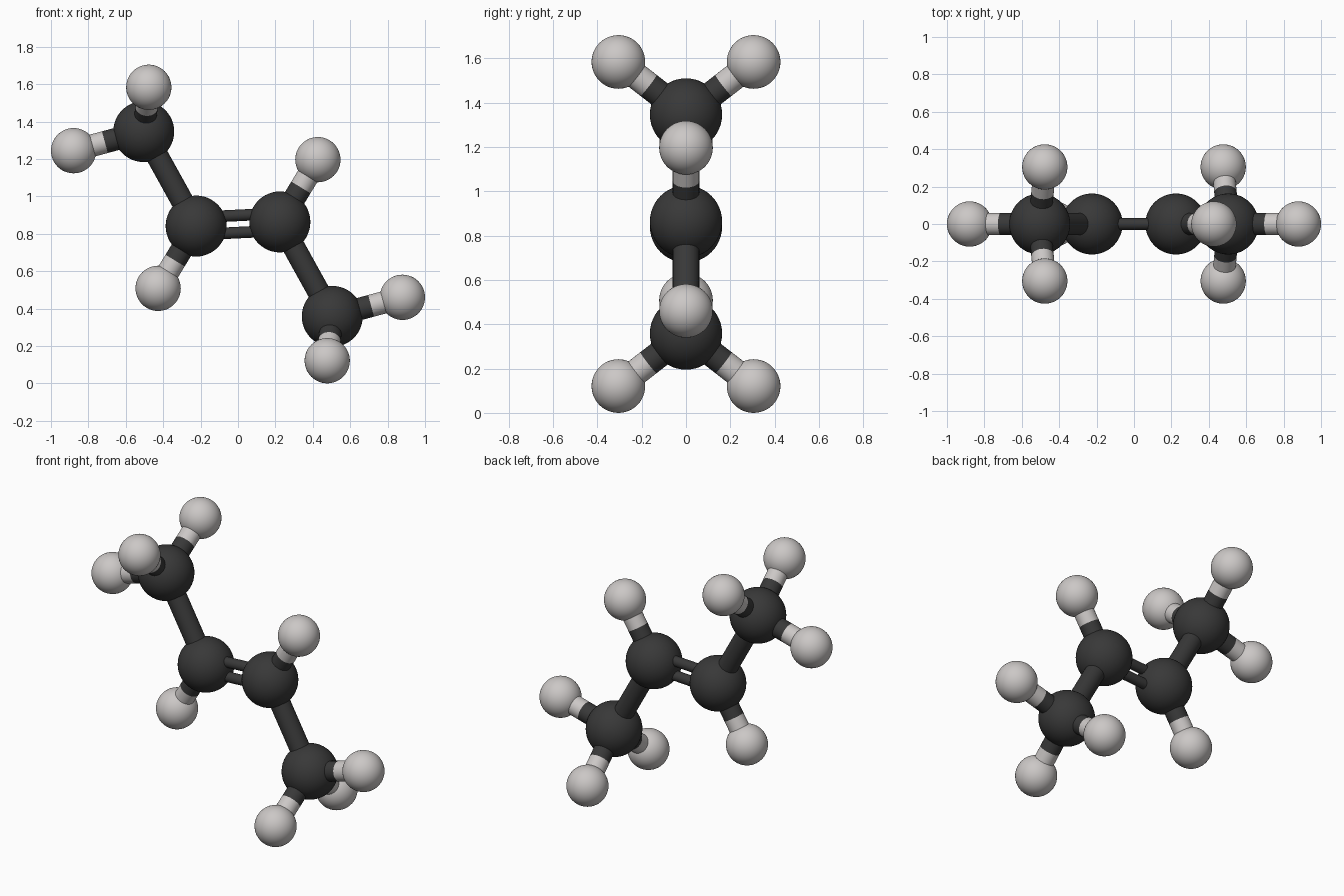
import bpy
from mathutils import Vector

if "Cube" in bpy.data.objects:
    bpy.data.objects.remove(bpy.data.objects["Cube"])

CENTRE = Vector((0, 0, 0.852))
R_C, R_H, R_BOND, R_DOUBLE = 0.163, 0.121, 0.06, 0.031


def material(name, rgb):
    m = bpy.data.materials.new(name)
    m.diffuse_color = (*rgb, 1)
    m.use_nodes = True
    m.node_tree.nodes["Principled BSDF"].inputs["Base Color"].default_value = m.diffuse_color
    return m


DARK = material("carbon charcoal", (0.04, 0.04, 0.04))
LIGHT = material("hydrogen light grey", (0.60, 0.575, 0.565))


def finish(name, mat):
    ob = bpy.context.object
    ob.name = name
    ob.data.materials.append(mat)
    bpy.ops.object.shade_smooth_by_angle()


def atom(name, p, radius, mat):
    bpy.ops.mesh.primitive_uv_sphere_add(segments=48, ring_count=24, radius=radius, location=p + CENTRE)
    finish(name, mat)


def rod(name, a, b, radius, mat):
    d = b - a
    bpy.ops.mesh.primitive_cylinder_add(vertices=32, radius=radius, depth=d.length,
                                        location=(a + b) / 2 + CENTRE,
                                        rotation=d.to_track_quat('Z', 'Y').to_euler())
    finish(name, mat)


def hydrogen(name, c, h):
    # hydrogen ball with a two-tone bond, split halfway along its visible length
    d = (h - c).normalized()
    split = c + d * (R_C + (h - c).length - R_H) / 2
    atom(name, h, R_H, LIGHT)
    rod(name + "_bond_dark", c, split, R_BOND, DARK)
    rod(name + "_bond_light", split, h, R_BOND, LIGHT)


# the two halves are point-symmetric about the centre
for side, s in (("left", 1), ("right", -1)):
    inner = s * Vector((-0.224, 0, -0.011))
    outer = s * Vector((-0.504, 0, 0.494))
    atom(side + "_inner_carbon", inner, R_C, DARK)
    atom(side + "_outer_carbon", outer, R_C, DARK)
    rod(side + "_single_bond", inner, outer, R_BOND, DARK)
    hydrogen(side + "_inner_hydrogen", inner, s * Vector((-0.427, 0, -0.344)))
    hydrogen(side + "_end_hydrogen", outer, s * Vector((-0.879, 0, 0.392)))
    for label, y in (("a", 0.305), ("b", -0.305)):
        hydrogen(side + "_pair_hydrogen_" + label, outer, s * Vector((-0.477, y, 0.731)))

# double bond
for label, dz in (("upper", 0.046), ("lower", -0.046)):
    off = Vector((0, 0, dz))
    end = Vector((0.224, 0, 0.011))
    rod("double_bond_" + label, off - end, off + end, R_DOUBLE, DARK)
